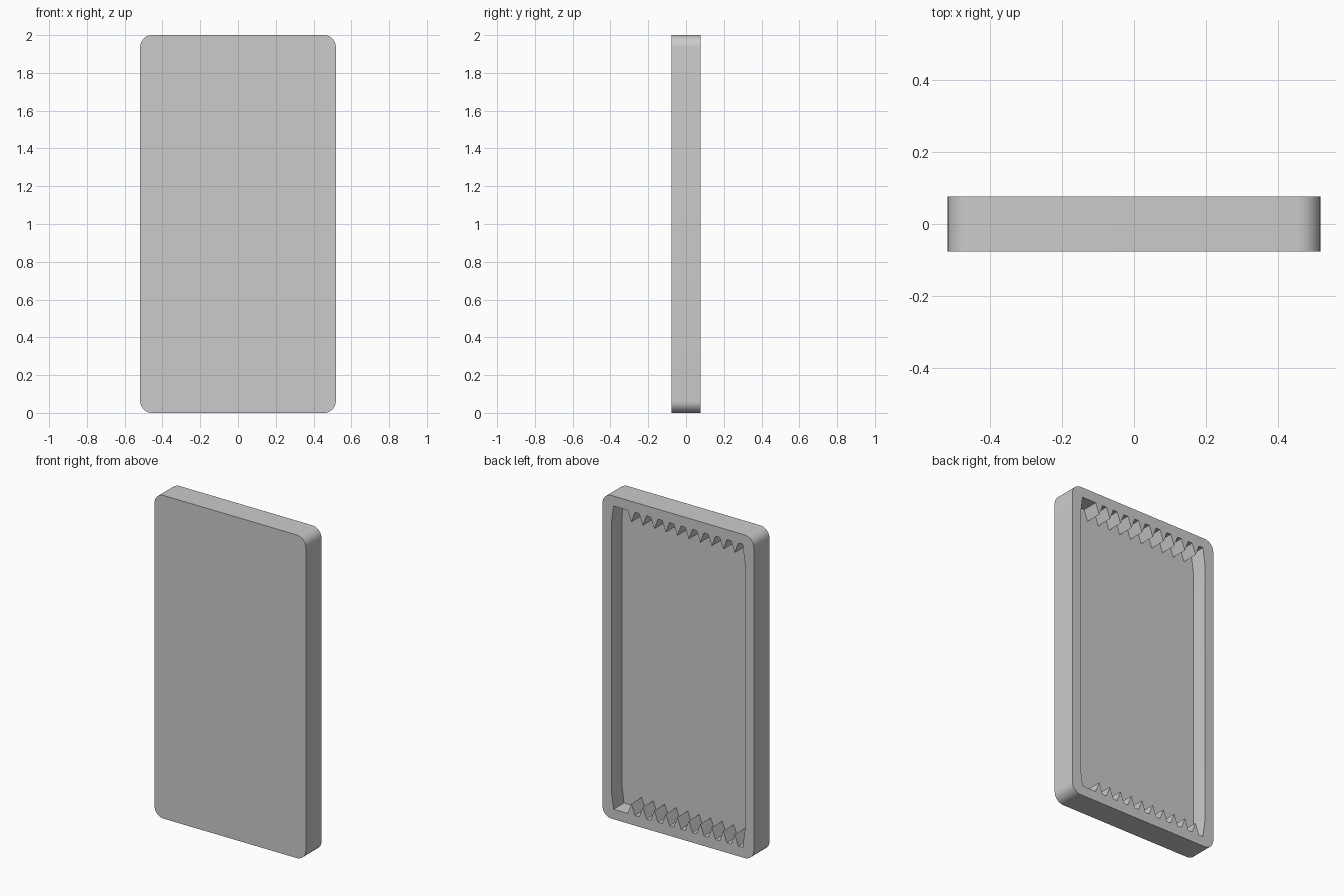
import bpy
import bmesh

# Remove the default cube
cube = bpy.data.objects.get("Cube")
if cube:
    bpy.data.objects.remove(cube, do_unlink=True)

# Overall sizes
HALF_W, HALF_D, HALF_H = 0.518, 0.077, 1.0
CORNER = 0.063
CAV_W, CAV_H = 0.457, 0.938       # half size of the cavity
FLOOR_Y = -0.025
TEETH, PITCH, FIRST = 10, 0.0787, -0.388
TOOTH_HALF, TOOTH_H = 0.025, 0.067

grey = bpy.data.materials.new("light grey")
grey.use_nodes = True
grey.diffuse_color = (0.6, 0.6, 0.6, 1)
grey.node_tree.nodes["Principled BSDF"].inputs["Base Color"].default_value = (0.6, 0.6, 0.6, 1)


def rounded_steps(w, h, r, n=10):
    """Outline of a rectangle with round corners, in x and z."""
    from math import cos, sin, pi
    pts = []
    for k, (sx, sz) in enumerate([(1, 1), (-1, 1), (-1, -1), (1, -1)]):
        for i in range(n + 1):
            a = (k + i / n) * pi / 2
            pts.append((sx * (w - r) + r * cos(a), sz * (h - r) + r * sin(a)))
    return pts


def prism(name, outline, y0, y1):
    """Extrude an x-z outline along y."""
    bm = bmesh.new()
    face = bm.faces.new([bm.verts.new((x, y0, z + HALF_H)) for x, z in outline])
    ext = bmesh.ops.extrude_face_region(bm, geom=[face])
    moved = [v for v in ext["geom"] if isinstance(v, bmesh.types.BMVert)]
    bmesh.ops.translate(bm, verts=moved, vec=(0, y1 - y0, 0))
    bmesh.ops.recalc_face_normals(bm, faces=bm.faces)
    mesh = bpy.data.meshes.new(name)
    bm.to_mesh(mesh)
    bm.free()
    obj = bpy.data.objects.new(name, mesh)
    bpy.context.collection.objects.link(obj)
    mesh.materials.append(grey)
    return obj


# Solid slab with round corners
tray = prism("tray", rounded_steps(HALF_W, HALF_H, CORNER), -HALF_D, HALF_D)

# Cavity outline: toothed upper edge, mirrored for the lower edge
upper = [(-CAV_W, CAV_H - 0.11), (-CAV_W + 0.015, CAV_H)]
for i in range(TEETH):
    x = FIRST + i * PITCH
    upper += [(x - TOOTH_HALF, CAV_H), (x, CAV_H - TOOTH_H), (x + TOOTH_HALF, CAV_H)]
upper += [(CAV_W - 0.015, CAV_H), (CAV_W, CAV_H - 0.11)]
lower = [(x, -z) for x, z in reversed(upper)]
cutter = prism("cavity_cutter", upper + lower, FLOOR_Y, HALF_D + 0.1)

# Cut the cavity out of the back
cut = tray.modifiers.new("cavity", 'BOOLEAN')
cut.operation = 'DIFFERENCE'
cut.solver = 'EXACT'
cut.object = cutter
bpy.ops.object.select_all(action='DESELECT')
tray.select_set(True)
bpy.context.view_layer.objects.active = tray
bpy.ops.object.modifier_apply(modifier=cut.name)
bpy.data.objects.remove(cutter, do_unlink=True)

# Smooth the round corners, keep the edges sharp
bpy.ops.object.shade_smooth_by_angle(angle=0.5)
